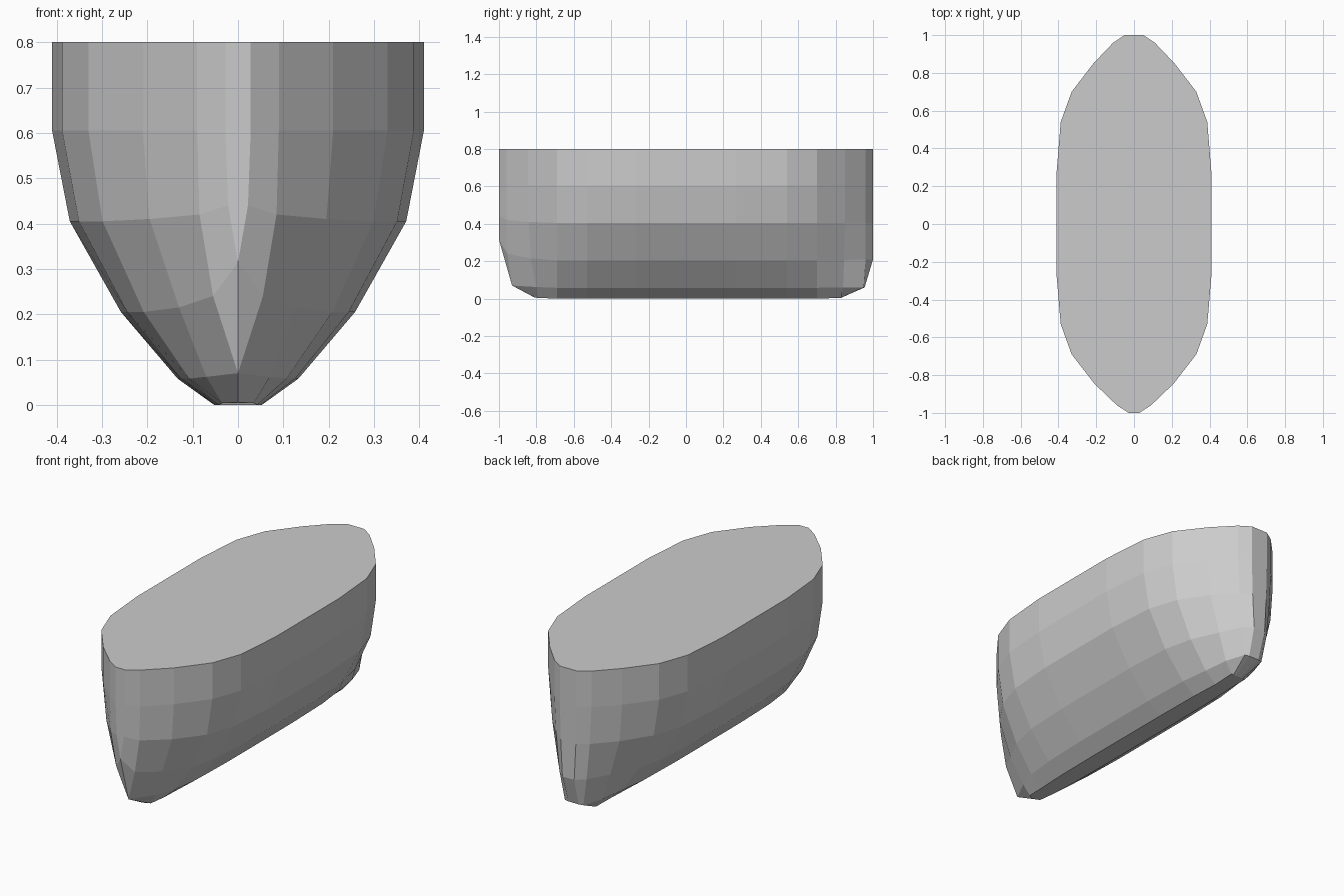
import bpy, bmesh

# Middle of the hull: half outline at deck level, front to back
MIDDLE = [(.33, -.69), (.388, -.53), (.41, -.27), (.41, .27), (.388, .54), (.33, .70)]

# Levels: height, width factor, bow points, stern points (each x, y, z)
LEVELS = [
    (.8, 1.0, [(.028, -1, .8), (.09, -.96, .8), (.21, -.845, .8)],
              [(.215, .85, .8), (.11, .96, .8), (.05, 1, .8)]),
    (.605, 1.0, [(.028, -1, .605), (.09, -.96, .605), (.21, -.845, .605)],
                [(.215, .85, .605), (.11, .96, .605), (.05, 1, .605)]),
    (.405, .905, [(.022, -1, .44), (.085, -.96, .42), (.195, -.84, .41)],
                 [(.2, .85, .405), (.1, .96, .405), (.045, 1, .405)]),
    (.205, .63, [(0, -1, .315), (.055, -.955, .24), (.13, -.83, .215)],
                [(.14, .845, .207), (.08, .96, .21), (.035, 1, .21)]),
    (.058, .325, [(0, -.93, .07), (0, -.93, .07), (.07, -.8, .062)],
                 [(.09, .84, .06), (.055, .95, .06), (.03, .955, .06)]),
    (0, .128, [(0, -.81, .006), (0, -.81, .006), (.035, -.79, .004)],
              [(.045, .83, .004), (.03, .83, .005), (.015, .83, .005)]),
]


def ring(bm, z, factor, bow, stern):
    half = bow + [(x * factor, y, z) for x, y in MIDDLE] + stern
    pts = half + [(-x, y, h) for x, y, h in reversed(half)]
    return [bm.verts.new(p) for p in pts]


# Hull: lofted rings, capped deck and keel
bm = bmesh.new()
rings = [ring(bm, *lv) for lv in LEVELS]
for a, b in zip(rings, rings[1:]):
    n = len(a)
    for i in range(n):
        j = (i + 1) % n
        bm.faces.new((a[i], a[j], b[j], b[i]))
bm.faces.new(rings[0])
bm.faces.new(rings[-1])
bmesh.ops.remove_doubles(bm, verts=bm.verts, dist=1e-4)
bmesh.ops.recalc_face_normals(bm, faces=bm.faces)
mesh = bpy.data.meshes.new("hull")
bm.to_mesh(mesh)
bm.free()
hull = bpy.data.objects.new("hull", mesh)
bpy.context.collection.objects.link(hull)
